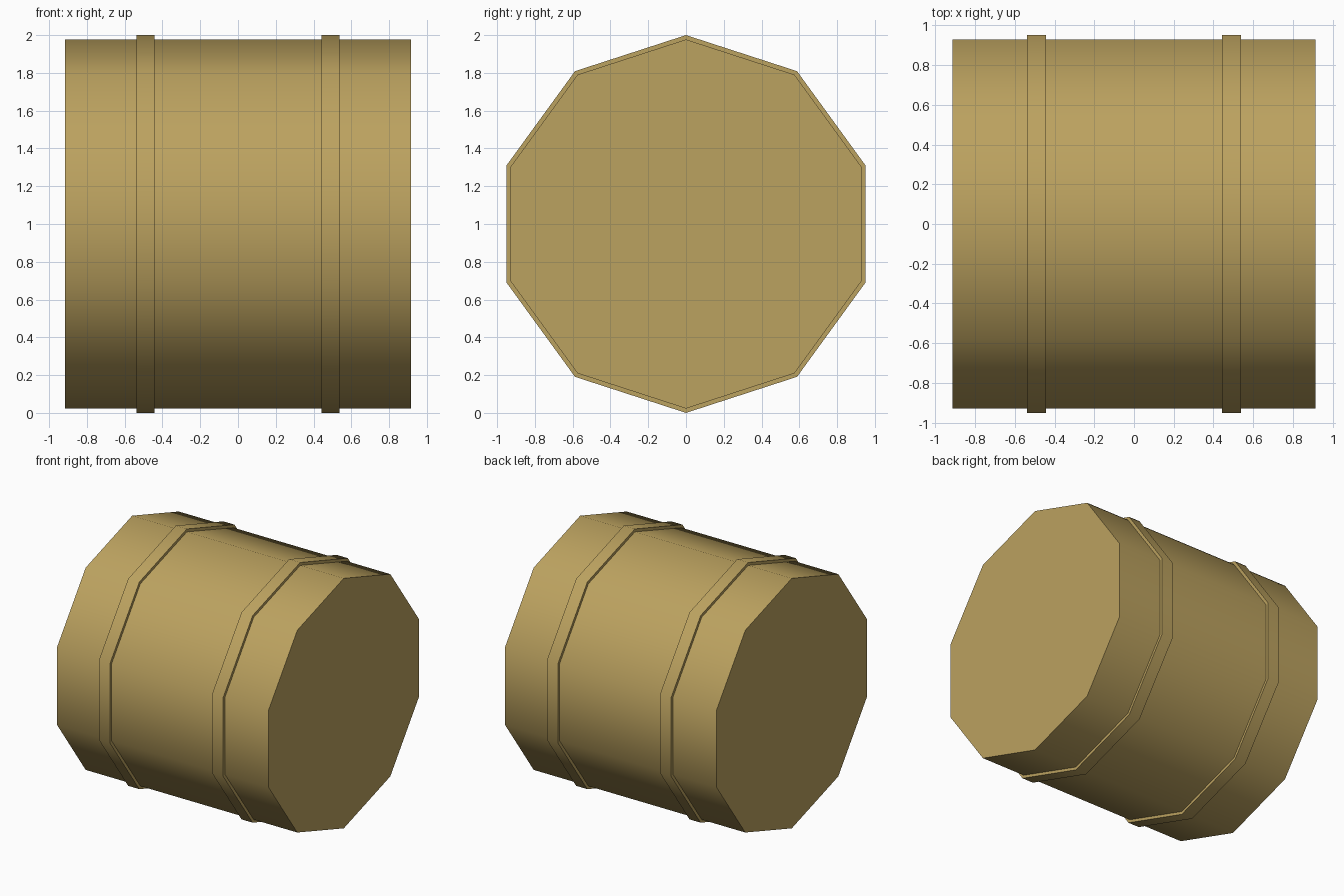
import bpy
import bmesh
import math

SIDES = 10
CENTRE_Z = 1.0

cube = bpy.data.objects.get("Cube")
if cube:
    bpy.data.objects.remove(cube, do_unlink=True)

# Tan wood colour
tan = bpy.data.materials.new("tan")
tan.use_nodes = True
tan.diffuse_color = (0.50, 0.36, 0.115, 1)
bsdf = tan.node_tree.nodes["Principled BSDF"]
bsdf.inputs["Base Color"].default_value = tan.diffuse_color
bsdf.inputs["Roughness"].default_value = 0.8


def lathe(name, profile, capped):
    """Turn (x, radius) points around the x axis, with a corner at the top."""
    bm = bmesh.new()
    rings = []
    for x, r in profile:
        angles = [2 * math.pi * i / SIDES for i in range(SIDES)]
        rings.append([bm.verts.new((x, r * math.sin(a), CENTRE_Z + r * math.cos(a)))
                      for a in angles])
    for a, b in zip(rings, rings[1:]):
        for i in range(SIDES):
            j = (i + 1) % SIDES
            bm.faces.new((a[i], a[j], b[j], b[i]))
    if capped:
        bm.faces.new(rings[0])
        bm.faces.new(rings[-1])
        bmesh.ops.recalc_face_normals(bm, faces=bm.faces)
    # Make sure the outer wall faces away from the axis
    bm.normal_update()
    wall = max(bm.faces, key=lambda f: f.calc_center_median().z)
    if wall.normal.z < 0:
        bmesh.ops.reverse_faces(bm, faces=bm.faces)
    mesh = bpy.data.meshes.new(name)
    bm.to_mesh(mesh)
    bm.free()
    mesh.materials.append(tan)
    obj = bpy.data.objects.new(name, mesh)
    bpy.context.collection.objects.link(obj)
    bpy.ops.object.select_all(action='DESELECT')
    obj.select_set(True)
    bpy.context.view_layer.objects.active = obj
    bpy.ops.object.shade_smooth_by_angle(angle=math.radians(50))
    return obj


# Barrel body lying on its side
BODY_R, BAND_R = 0.977, 1.0
lathe("barrel_body", [(-0.915, BODY_R), (0.915, BODY_R)], True)

# Raised hoops
for name, x in (("right_hoop", -0.49), ("left_hoop", 0.49)):
    a, b = x - 0.048, x + 0.048
    lathe(name, [(a, BODY_R - 0.005), (a, BAND_R), (b, BAND_R), (b, BODY_R - 0.005)], False)
